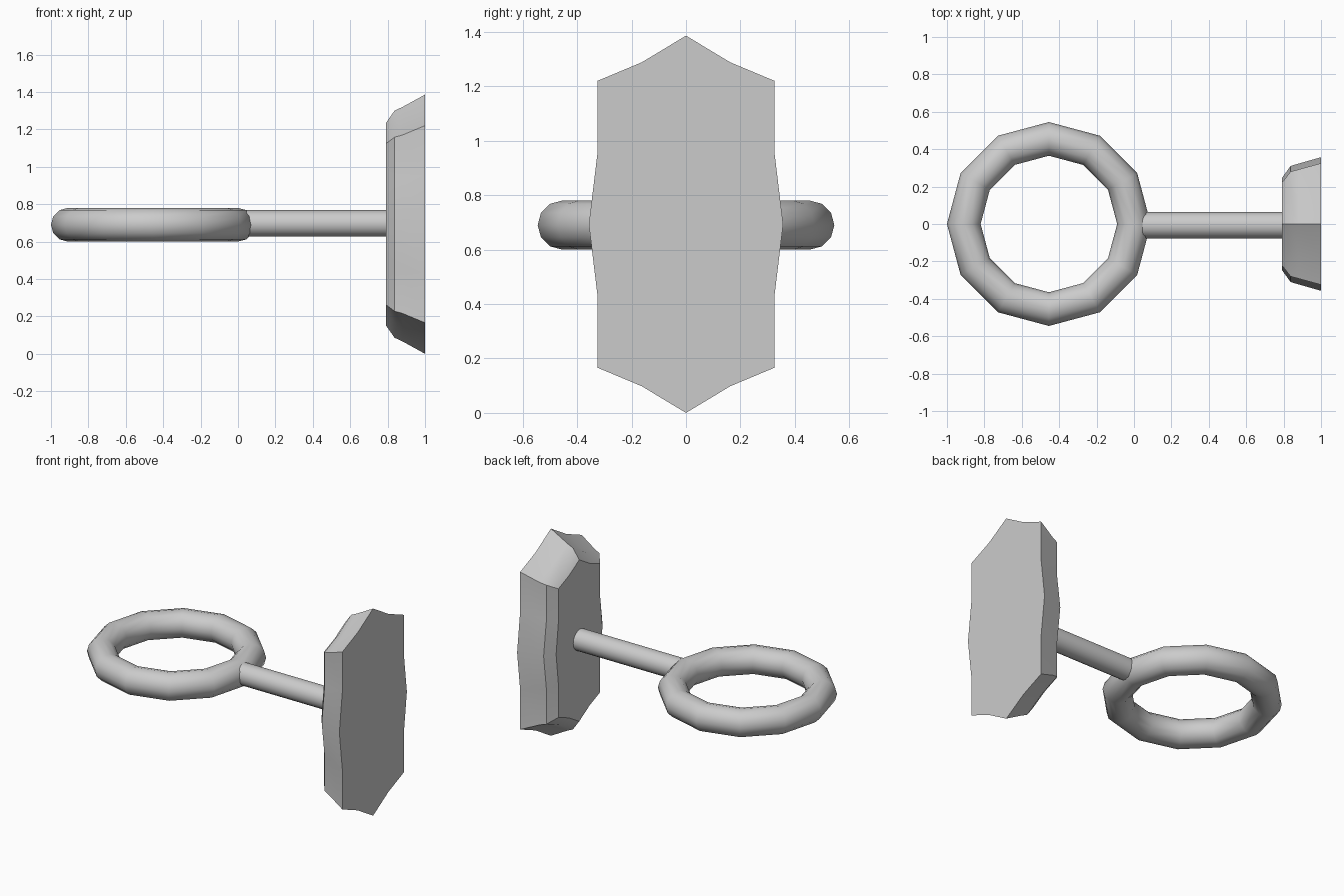
import bpy, bmesh, math

if "Cube" in bpy.data.objects:
    bpy.data.objects.remove(bpy.data.objects["Cube"])

CZ = 0.693  # height of the shared horizontal axis


def smooth(ob, degrees):
    bpy.ops.object.select_all(action='DESELECT')
    ob.select_set(True)
    bpy.context.view_layer.objects.active = ob
    bpy.ops.object.shade_smooth_by_angle(angle=math.radians(degrees))


# Ring lying flat, twelve segments around
bpy.ops.mesh.primitive_torus_add(major_segments=12, minor_segments=12,
                                 major_radius=0.455, minor_radius=0.09,
                                 location=(-0.455, 0, 0.69))
ring = bpy.context.object
ring.name = "ring"
smooth(ring, 50)

# Rod joining ring and plate
x0, x1 = 0.045, 0.80
bpy.ops.mesh.primitive_cylinder_add(vertices=16, radius=0.071, depth=x1 - x0,
                                    location=((x0 + x1) / 2, -0.007, 0.697),
                                    rotation=(0, math.pi / 2, 0))
rod = bpy.context.object
rod.name = "rod"
smooth(rod, 40)


def outline(side, corner_y, apex_z, corner_z):
    """Plate outline: one quarter mirrored to all four."""
    q = [(side, 0), (corner_y, corner_z * 0.5), (corner_y, corner_z),
         (corner_y * 0.5, apex_z - 0.59 * (apex_z - corner_z)), (0, apex_z)]
    half = q + [(-y, z) for y, z in q[-2::-1]]
    return half + [(y, -z) for y, z in half[-2:0:-1]]


# Plate: stacked outlines as (x, side, corner y, apex z, corner z)
layers = [(0.79, 0.245, 0.22, 0.54, 0.43),
          (0.837, 0.31, 0.28, 0.607, 0.465),
          (0.88, 0.323, 0.292, 0.627, 0.477),
          (1.0, 0.357, 0.325, 0.693, 0.527)]
bm = bmesh.new()
loops = [[bm.verts.new((x, y, CZ + z)) for y, z in outline(*dims)]
         for x, *dims in layers]
for a, b in zip(loops, loops[1:]):
    n = len(a)
    for i in range(n):
        j = (i + 1) % n
        bm.faces.new((a[i], a[j], b[j], b[i]))
bm.faces.new(loops[0])
bm.faces.new(loops[-1])
bmesh.ops.recalc_face_normals(bm, faces=bm.faces)
mesh = bpy.data.meshes.new("plate")
bm.to_mesh(mesh)
bm.free()
plate = bpy.data.objects.new("plate", mesh)
bpy.context.collection.objects.link(plate)
smooth(plate, 30)
